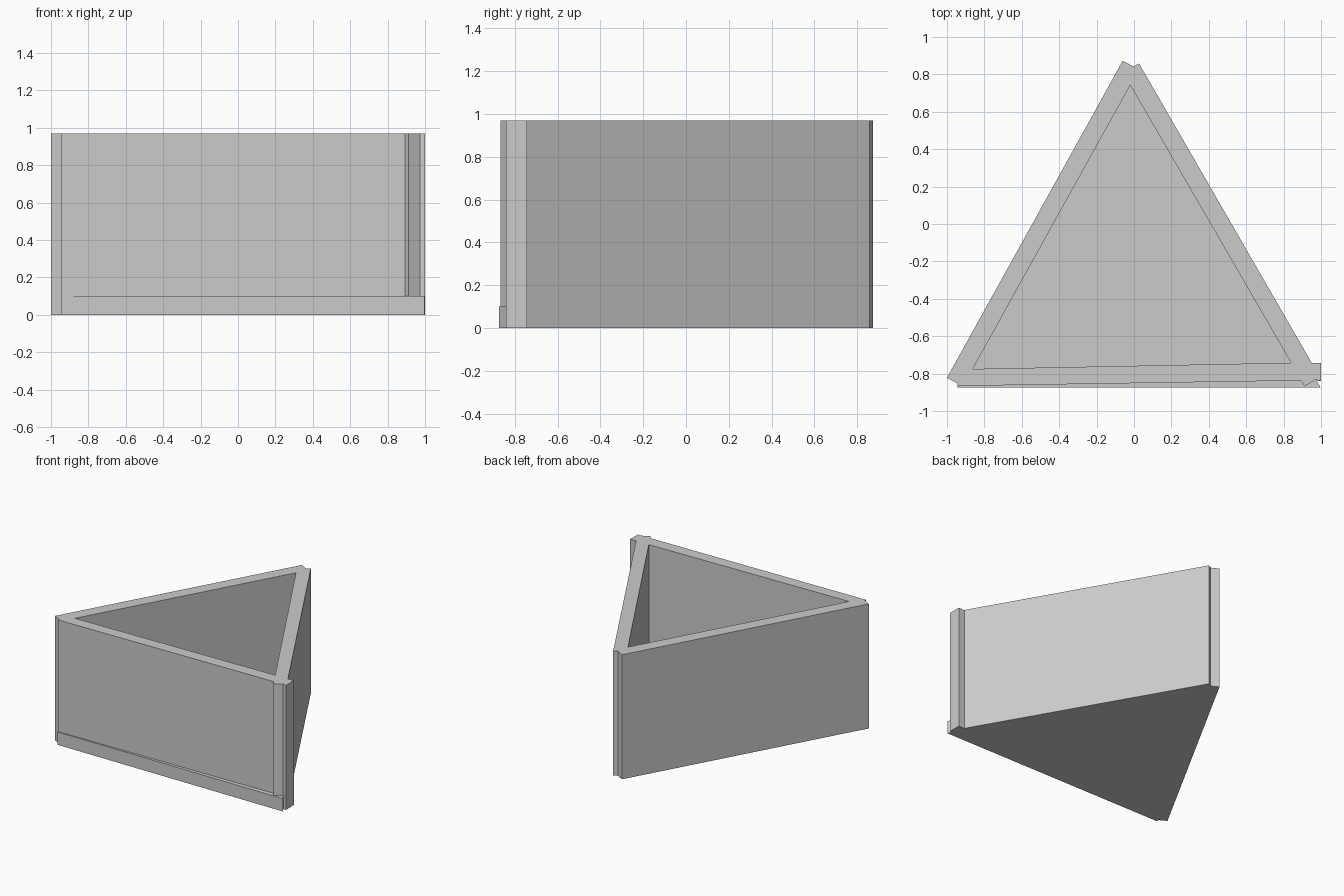
import bpy
import bmesh

if "Cube" in bpy.data.objects:
    bpy.data.objects.remove(bpy.data.objects["Cube"], do_unlink=True)

FLOOR_TOP = 0.10
RIM = 0.97

grey = bpy.data.materials.new("light grey")
grey.use_nodes = True
grey.diffuse_color = (0.6, 0.6, 0.6, 1)
grey.node_tree.nodes["Principled BSDF"].inputs["Base Color"].default_value = (0.6, 0.6, 0.6, 1)


def prism(name, loops, z0, z1):
    """Fill the outline (further loops are holes) and extrude it upward."""
    bm = bmesh.new()
    edges = []
    for loop in loops:
        vs = [bm.verts.new((x, y, z0)) for x, y in loop]
        edges += [bm.edges.new((vs[i - 1], vs[i])) for i in range(len(vs))]
    bmesh.ops.triangle_fill(bm, use_beauty=True, use_dissolve=False, edges=edges, normal=(0, 0, 1))
    top = bmesh.ops.extrude_face_region(bm, geom=bm.faces[:])["geom"]
    bmesh.ops.translate(bm, vec=(0, 0, z1 - z0),
                        verts=[g for g in top if isinstance(g, bmesh.types.BMVert)])
    bmesh.ops.recalc_face_normals(bm, faces=bm.faces[:])
    mesh = bpy.data.meshes.new(name)
    bm.to_mesh(mesh)
    bm.free()
    mesh.materials.append(grey)
    obj = bpy.data.objects.new(name, mesh)
    bpy.context.collection.objects.link(obj)
    return obj


# Shared outline around the back: overlapping wall ends notch each corner
back = [(1.0, -0.84), (1.0, -0.742), (0.95, -0.742),
        (0.027, 0.858), (-0.003, 0.842), (-0.06, 0.873),
        (-1.0, -0.822), (-0.943, -0.853)]

# Front of the walls leans slightly inward toward the notched corner
wall_front = [(-0.943, -0.866), (0.893, -0.837), (0.912, -0.867), (0.972, -0.832)]
cavity = [(-0.02, 0.742), (-0.862, -0.775), (0.84, -0.742)]
prism("triangular_walls", [back + wall_front, cavity], FLOOR_TOP, RIM)

# Floor plate runs straight along the front as a small lip
floor_front = [(-0.943, -0.873), (0.997, -0.873), (0.977, -0.837)]
prism("floor_plate", [back + floor_front], 0, FLOOR_TOP)
